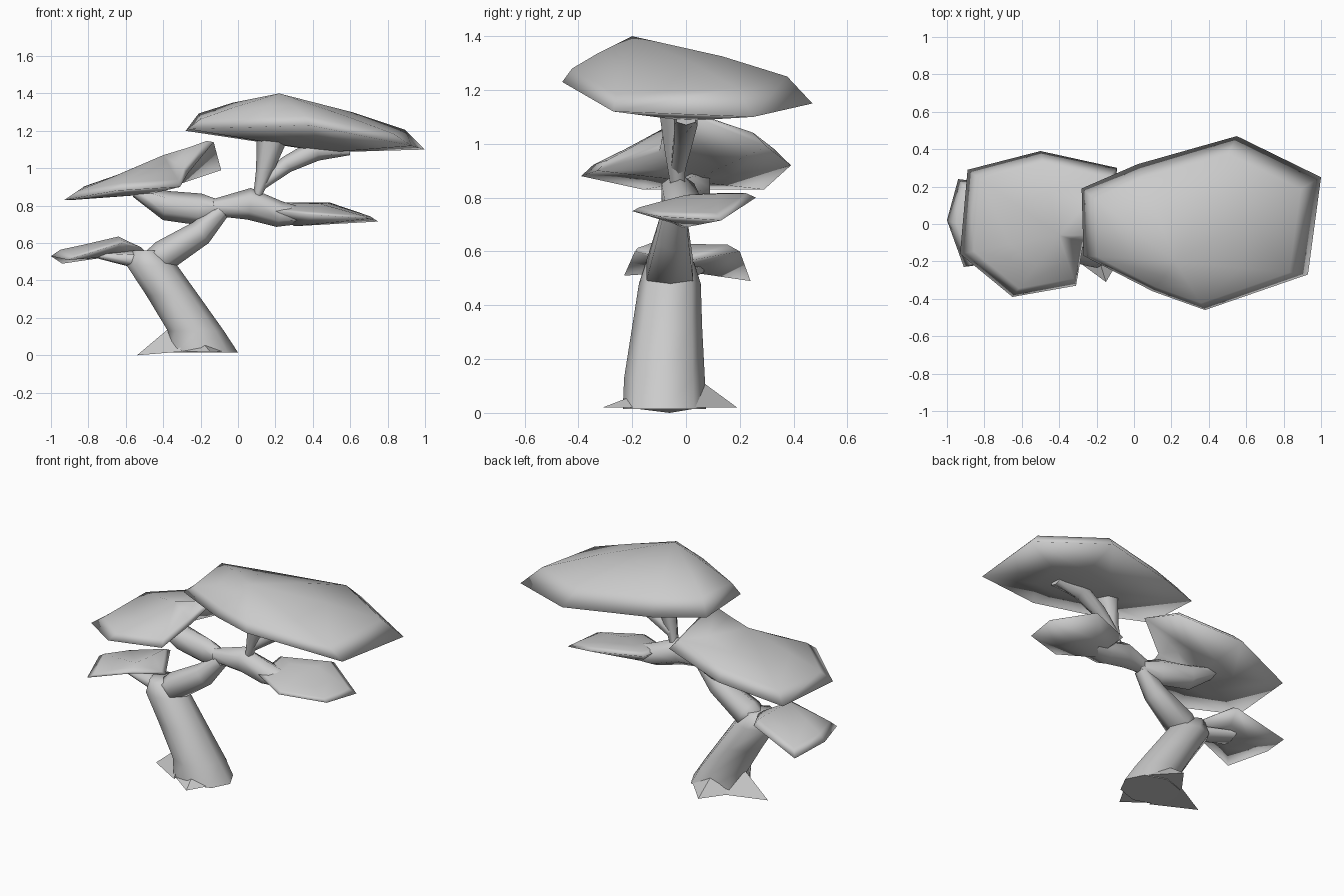
import bpy, bmesh, math
from mathutils import Vector

cube = bpy.data.objects.get("Cube")
if cube:
    bpy.data.objects.remove(cube, do_unlink=True)

grey = bpy.data.materials.new("plain grey")
grey.use_nodes = True
colour = (0.6, 0.6, 0.6, 1)
grey.diffuse_color = colour
grey.node_tree.nodes["Principled BSDF"].inputs["Base Color"].default_value = colour


def finish(name, bm, angle):
    bmesh.ops.recalc_face_normals(bm, faces=bm.faces[:])
    mesh = bpy.data.meshes.new(name)
    bm.to_mesh(mesh)
    bm.free()
    mesh.materials.append(grey)
    ob = bpy.data.objects.new(name, mesh)
    bpy.context.collection.objects.link(ob)
    bpy.ops.object.select_all(action='DESELECT')
    ob.select_set(True)
    bpy.context.view_layer.objects.active = ob
    bpy.ops.object.shade_smooth_by_angle(angle=math.radians(angle))


def bridge(bm, a, b):
    for i in range(len(a)):
        j = (i + 1) % len(a)
        bm.faces.new((a[i], a[j], b[j], b[i]))


def fan(bm, ring, tip):
    for i in range(len(ring)):
        bm.faces.new((ring[i], ring[(i + 1) % len(ring)], tip))


def foliage(name, rim, crown, under, edge_lift, mid_lift):
    """Pad: rim outline, steep edge, domed top (fuller at the back), shallow underside."""
    bm = bmesh.new()
    rim = [Vector(p) for p in rim]
    crown, under = Vector(crown), Vector(under)
    edge = [bm.verts.new(p) for p in rim]
    last = edge
    for t, lift in ((0.14, edge_lift), (0.5, mid_lift)):
        ring = []
        for p in rim:
            rise = lift if p.y > 0 else lift * 0.4
            ring.append(bm.verts.new(p.lerp(crown, t) + Vector((0, 0, rise))))
        bridge(bm, last, ring)
        last = ring
    fan(bm, last, bm.verts.new(crown))
    belly = [bm.verts.new(p.lerp(under, 0.6)) for p in rim]
    bridge(bm, edge, belly)
    fan(bm, belly, bm.verts.new(under))
    finish(name, bm, 180)


def limb(name, path, sides=6, upright=False):
    """Tapered tube; each path entry is x, y, z, radius in plane, radius in depth."""
    bm = bmesh.new()
    pts = [Vector(p[:3]) for p in path]
    last = None
    for i, p in enumerate(path):
        d = (pts[min(i + 1, len(pts) - 1)] - pts[max(i - 1, 0)]).normalized()
        if upright:
            d = Vector((0, 0, 1))
        u = Vector((0, 1, 0)).cross(d).normalized()
        v = d.cross(u)
        ring = []
        for k in range(sides):
            a = math.tau * k / sides
            ring.append(bm.verts.new(pts[i] + u * p[3] * math.cos(a) + v * p[4] * math.sin(a)))
        if last:
            bridge(bm, last, ring)
        else:
            bm.faces.new(ring)
        last = ring
    bm.faces.new(last)
    finish(name, bm, 75)


def root(name, tip, left, right, top):
    """Flat wedge spreading from the trunk foot."""
    bm = bmesh.new()
    v = [bm.verts.new(p) for p in (tip, left, right, top)]
    for f in ((0, 1, 2), (0, 1, 3), (0, 2, 3), (1, 2, 3)):
        bm.faces.new([v[i] for i in f])
    finish(name, bm, 30)


# Foliage pads
foliage("top_foliage",
        [(-0.28, 0.19, 1.20), (-0.27, -0.17, 1.21), (0.10, -0.36, 1.22), (0.38, -0.46, 1.23),
         (0.93, -0.27, 1.12), (1.00, 0.25, 1.10), (0.55, 0.47, 1.15), (0.02, 0.32, 1.17)],
        (0.22, -0.20, 1.40), (0.48, 0.0, 1.085), 0.065, 0.05)
foliage("upper_left_foliage",
        [(-0.93, -0.16, 0.83), (-0.65, -0.39, 0.88), (-0.31, -0.33, 0.90), (-0.27, -0.10, 0.97),
         (-0.13, -0.06, 1.14), (-0.09, 0.30, 0.99), (-0.50, 0.39, 0.92), (-0.89, 0.29, 0.83)],
        (-0.40, -0.06, 1.07), (-0.48, 0.02, 0.86), 0.04, 0.015)
foliage("lower_left_foliage",
        [(-1.00, 0.02, 0.53), (-0.91, -0.23, 0.51), (-0.62, -0.19, 0.60),
         (-0.50, -0.02, 0.56), (-0.62, 0.20, 0.60), (-0.94, 0.24, 0.49)],
        (-0.64, -0.12, 0.635), (-0.70, 0.0, 0.525), 0.02, 0.01)
foliage("lower_right_foliage",
        [(0.20, -0.08, 0.77), (0.43, -0.20, 0.75), (0.70, -0.10, 0.73),
         (0.75, 0.13, 0.715), (0.50, 0.26, 0.80), (0.20, 0.14, 0.80)],
        (0.44, 0.0, 0.81), (0.30, 0.0, 0.69), 0.015, 0.01)

# Leaning trunk and its bend
limb("trunk", [(-0.19, -0.08, 0.015, 0.19, 0.155), (-0.225, -0.08, 0.13, 0.15, 0.15),
               (-0.35, -0.07, 0.32, 0.14, 0.13), (-0.46, -0.06, 0.48, 0.135, 0.115),
               (-0.49, -0.06, 0.56, 0.07, 0.09)], 8, True)
limb("main_limb", [(-0.50, -0.06, 0.50, 0.04, 0.06), (-0.40, -0.06, 0.53, 0.085, 0.10),
                   (-0.20, -0.05, 0.655, 0.07, 0.07), (-0.09, -0.04, 0.77, 0.045, 0.045)])

# Branches
limb("left_branch", [(-0.06, -0.04, 0.78, 0.035, 0.04), (-0.20, -0.01, 0.78, 0.085, 0.06),
                     (-0.38, 0.02, 0.80, 0.08, 0.08), (-0.55, 0.02, 0.875, 0.03, 0.08)])
limb("right_branch", [(-0.13, -0.04, 0.79, 0.045, 0.04), (0.06, -0.03, 0.81, 0.085, 0.07),
                      (0.22, -0.01, 0.755, 0.07, 0.08), (0.36, 0.0, 0.745, 0.04, 0.08)])
limb("upright_branch", [(0.10, -0.03, 0.84, 0.02, 0.03), (0.14, -0.04, 0.98, 0.045, 0.045),
                        (0.19, -0.04, 1.20, 0.09, 0.08)])
limb("upright_fork", [(0.12, -0.03, 0.91, 0.03, 0.03), (0.26, -0.01, 1.02, 0.045, 0.04),
                      (0.42, 0.0, 1.10, 0.06, 0.05), (0.60, 0.0, 1.09, 0.02, 0.04)])
limb("left_twig", [(-0.52, -0.06, 0.51, 0.05, 0.06), (-0.74, 0.0, 0.535, 0.02, 0.08)])

# Spreading roots
root("front_root", (-0.15, -0.31, 0.02), (-0.30, -0.20, 0.02), (-0.05, -0.14, 0.02), (-0.19, -0.18, 0.07))
root("back_root", (-0.22, 0.19, 0.02), (-0.36, 0.0, 0.02), (-0.04, 0.0, 0.02), (-0.22, 0.04, 0.13))
root("left_root", (-0.54, -0.06, 0.0), (-0.30, -0.22, 0.02), (-0.30, 0.06, 0.02), (-0.35, -0.07, 0.16))
